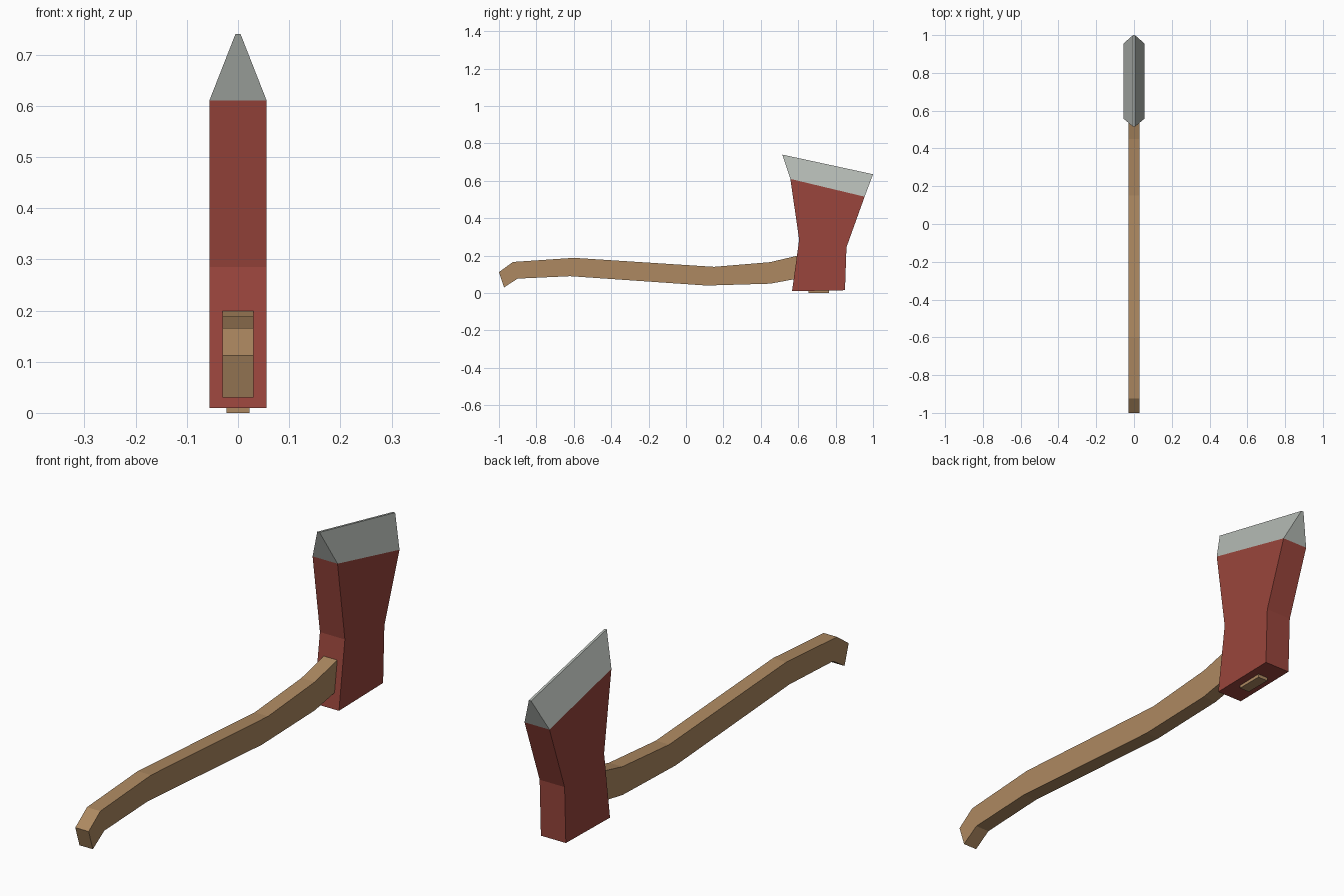
import bpy, bmesh

if "Cube" in bpy.data.objects:
    bpy.data.objects.remove(bpy.data.objects["Cube"])


def paint(name, rgb):
    mat = bpy.data.materials.new(name)
    mat.diffuse_color = (*rgb, 1)
    mat.use_nodes = True
    mat.node_tree.nodes["Principled BSDF"].inputs["Base Color"].default_value = mat.diffuse_color
    return mat


def loft(name, sections, mat):
    """Join rectangular sections (y1, z1, y2, z2, half_width) into a closed solid."""
    bm = bmesh.new()
    rings = [[bm.verts.new(p) for p in
              ((-w, y1, z1), (w, y1, z1), (w, y2, z2), (-w, y2, z2))]
             for y1, z1, y2, z2, w in sections]
    for a, b in zip(rings, rings[1:]):
        for i in range(4):
            j = (i + 1) % 4
            bm.faces.new((a[i], a[j], b[j], b[i]))
    bm.faces.new(rings[0])
    bm.faces.new(rings[-1])
    bmesh.ops.recalc_face_normals(bm, faces=bm.faces)
    mesh = bpy.data.meshes.new(name)
    bm.to_mesh(mesh)
    bm.free()
    mesh.materials.append(mat)
    obj = bpy.data.objects.new(name, mesh)
    bpy.context.collection.objects.link(obj)
    return obj


wood = paint("wood", (0.42, 0.25, 0.12))
red = paint("red_paint", (0.32, 0.06, 0.045))
steel = paint("steel", (0.45, 0.48, 0.45))

# Curved handle: lower and upper edge at each bend, ending inside the head
loft("handle", [
    (-0.973, 0.030, -1.000, 0.112, 0.03),
    (-0.900, 0.077, -0.925, 0.166, 0.03),
    (-0.620, 0.090, -0.600, 0.188, 0.03),
    (0.110, 0.040, 0.150, 0.140, 0.03),
    (0.450, 0.050, 0.450, 0.165, 0.03),
    (0.640, 0.085, 0.640, 0.210, 0.03),
], wood)

# Painted head, narrowest at the neck
loft("axe_head", [
    (0.567, 0.010, 0.850, 0.015, 0.056),
    (0.605, 0.285, 0.858, 0.245, 0.056),
    (0.558, 0.610, 0.955, 0.515, 0.056),
], red)

# Bare steel bevel tapering to the cutting edge
loft("cutting_edge", [
    (0.558, 0.610, 0.955, 0.515, 0.056),
    (0.515, 0.740, 1.000, 0.635, 0.005),
], steel)

# Wooden wedge showing under the head
loft("wedge", [
    (0.655, 0.0, 0.765, 0.0, 0.022),
    (0.655, 0.06, 0.765, 0.06, 0.022),
], wood)
